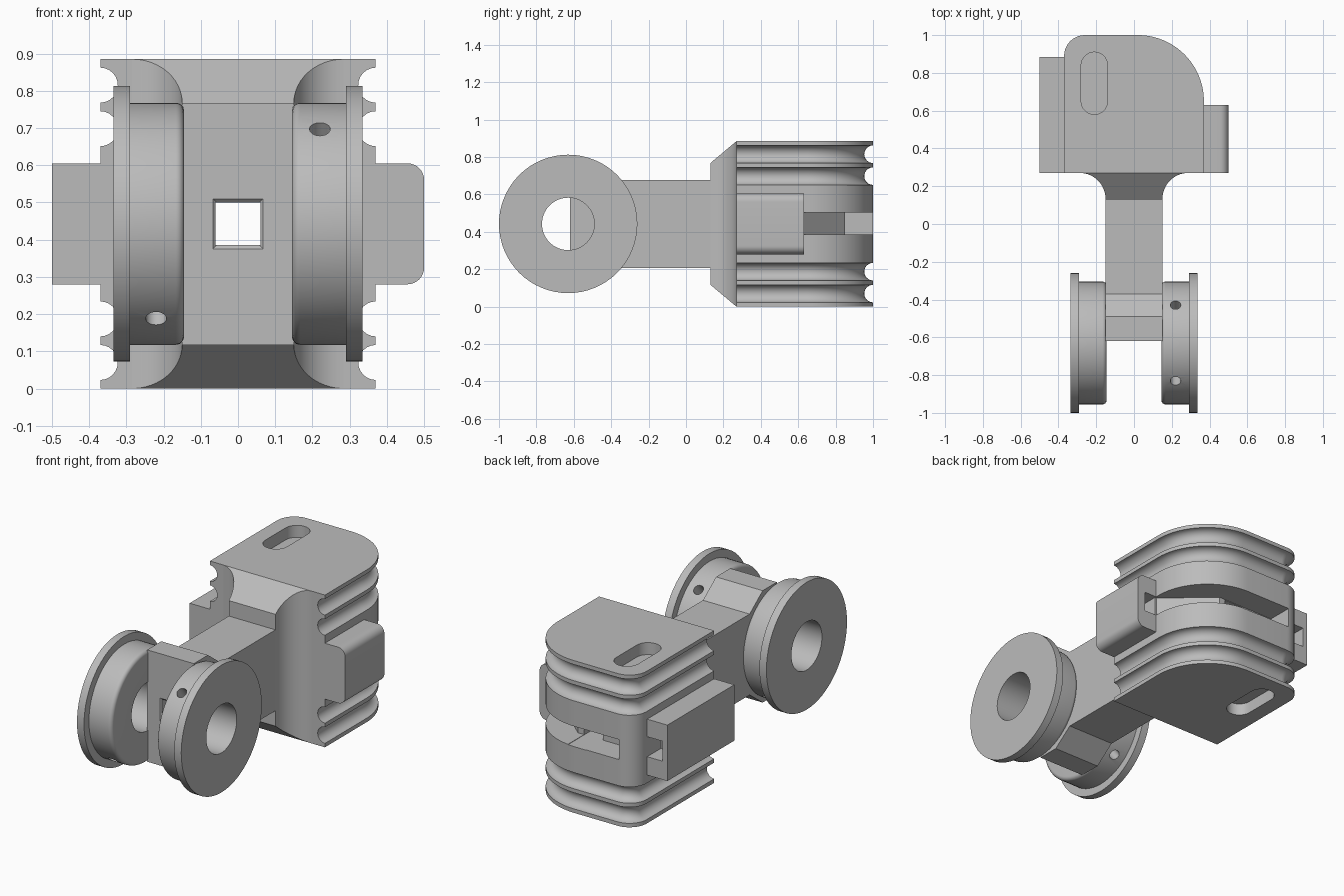
import bpy, bmesh, math
from math import sin, cos, pi, sqrt, radians
from mathutils import Vector

cube = bpy.data.objects.get("Cube")
if cube:
    bpy.data.objects.remove(cube)

grey = bpy.data.materials.new("plain grey")
grey.use_nodes = True
grey.diffuse_color = (0.5, 0.5, 0.5, 1)
grey.node_tree.nodes["Principled BSDF"].inputs["Base Color"].default_value = (0.5, 0.5, 0.5, 1)

HEIGHT, MID = 0.885, 0.4425   # overall height and middle plane
AXLE = -0.63                  # y of the wheel axle
FRONT = 0.27                  # y of the head's front face


def loft(name, rings, ring_loop=False):
    """Skin equal-length rings; cap the ends, or join last to first."""
    bm = bmesh.new()
    rows = [[bm.verts.new(p) for p in ring] for ring in rings]
    n = len(rows[0])
    pairs = list(zip(rows, rows[1:]))
    if ring_loop:
        pairs.append((rows[-1], rows[0]))
    else:
        bm.faces.new(rows[0])
        bm.faces.new(rows[-1])
    for a, b in pairs:
        for i in range(n):
            j = (i + 1) % n
            bm.faces.new((a[i], a[j], b[j], b[i]))
    bmesh.ops.recalc_face_normals(bm, faces=bm.faces[:])
    mesh = bpy.data.meshes.new(name)
    bm.to_mesh(mesh)
    bm.free()
    mesh.materials.append(grey)
    obj = bpy.data.objects.new(name, mesh)
    bpy.context.collection.objects.link(obj)
    return obj


def prism(name, outline, axis, lo, hi):
    """Extrude a 2D outline along axis 0, 1 or 2."""
    def place(p, t):
        q = list(p)
        q.insert(axis, t)
        return q
    return loft(name, [[place(p, t) for p in outline] for t in (lo, hi)])


def box(name, x0, x1, y0, y1, z0, z1):
    return prism(name, [(x0, y0), (x1, y0), (x1, y1), (x0, y1)], 2, z0, z1)


def arc(cx, cy, r, a0, a1, steps):
    angles = [radians(a0 + (a1 - a0) * i / steps) for i in range(steps + 1)]
    return [(cx + r * cos(a), cy + r * sin(a)) for a in angles]


def select(obj):
    bpy.ops.object.select_all(action='DESELECT')
    obj.select_set(True)
    bpy.context.view_layer.objects.active = obj


def cut(obj, *cutters):
    for c in cutters:
        c.hide_render = True
        mod = obj.modifiers.new("cut", 'BOOLEAN')
        mod.operation, mod.solver, mod.object = 'DIFFERENCE', 'EXACT', c
        select(obj)
        bpy.ops.object.modifier_apply(modifier=mod.name)
        bpy.data.objects.remove(c)


def channel():
    return box("channel_cutter", -0.06, 0.06, -0.9, 1.2, 0.385, 0.5)


# Head: plan outline, pulled in by d on every side but the front
def plan(d):
    return ([(-0.37 + d, FRONT)] + arc(-0.26, 0.89, 0.11 - d, 180, 90, 10)
            + arc(0.02, 0.65, 0.35 - d, 90, 0, 24) + [(0.37 - d, FRONT)])


levels = [(0, 0)]
for zc in (0.07, 0.187, HEIGHT - 0.187, HEIGHT - 0.07):
    levels += [(zc - 0.047 * cos(a), 0.047 * sin(a)) for a in [pi * i / 12 for i in range(13)]]
levels.append((HEIGHT, 0))
head = loft("ribbed_head", [[(x, y, z) for x, y in plan(d)] for z, d in levels])

# Blind slots above and below, and the strap recess around the back
slot = arc(-0.21, 0.84, 0.07, 0, 180, 14) + arc(-0.21, 0.65, 0.07, 180, 360, 14)
recess = [(-0.27, 1.1), (-0.27, 0.85), (0.1, 0.85), (0.36, 0.62), (0.5, 0.62), (0.5, 1.1)]
cut(head, channel(),
    prism("top_slot_cutter", slot, 2, HEIGHT - 0.07, 1),
    prism("bottom_slot_cutter", slot, 2, -0.1, 0.07),
    prism("recess_cutter", recess, 2, 0.387, 0.503))

# Side lugs with a notch in the back face
left_lug = prism("rounded_lug", [(0.36, 0.28)] + arc(0.455, 0.325, 0.045, -90, 0, 8)
                 + arc(0.455, 0.56, 0.045, 0, 90, 8) + [(0.36, 0.605)], 1, FRONT, 0.63)
cut(left_lug, box("notch_cutter", 0.3, 0.45, 0.5, 0.7, 0.387, 0.503))
right_lug = box("square_lug", -0.5, -0.36, FRONT, 0.885, 0.28, 0.605)
cut(right_lug, box("notch_cutter", -0.47, -0.3, 0.76, 0.95, 0.387, 0.503))

# Neck flare: side fillets and sloped top and bottom
rings = []
for i in range(13):
    t = sin(pi / 2 * i / 12)
    y = 0.13 + 0.14 * t
    w = 0.285 - 0.135 * sqrt(max(0, 1 - t * t))
    h = 0.325 + (MID - 0.325) * t
    rings.append([(-w, y, MID - h), (w, y, MID - h), (w, y, MID + h), (-w, y, MID + h)])
neck = loft("neck_flare", rings)
cut(neck, channel())

# Arm, thickened between the wheels
side = [(-0.62, 0.325), (-0.49, 0.325), (-0.37, 0.235), (0.13, 0.235)]
outline = [(y, MID + h) for y, h in side] + [(y, MID - h) for y, h in reversed(side)]
arm = prism("arm", outline, 0, -0.15, 0.15)
funnel = loft("funnel_cutter", [[(sx * s, y, MID + sz * s) for sx, sz in
                                ((-1, -1), (1, -1), (1, 1), (-1, 1))]
                               for y, s in ((-0.63, 0.077), (-0.6, 0.047))])
cut(arm, channel(), funnel)

# Flanged wheels with an axle bore and two radial holes each
profile = ([(0.335, 0.14), (0.335, 0.37), (0.29, 0.37), (0.29, 0.325)]
           + arc(0.167, 0.303, 0.022, 90, 180, 6) + [(0.145, 0.14)])
for name, s in (("left_wheel", 1), ("right_wheel", -1)):
    wheel = loft(name, [[(s * x, AXLE + r * cos(a), MID + r * sin(a))
                         for a in [2 * pi * k / 64 for k in range(64)]]
                        for x, r in profile], ring_loop=True)
    for dy in (-1, 1):
        out = Vector((0, 0.62 * dy, 0.785 * s)).normalized()
        across = out.cross(Vector((1, 0, 0)))
        centre = Vector((s * 0.22, AXLE, MID))
        circle = arc(0, 0, 0.028, 0, 345, 23)
        cut(wheel, loft("hole_cutter", [[centre + out * d + across * v + Vector((u, 0, 0))
                                         for u, v in circle] for d in (0.2, 0.4)]))

for obj in list(bpy.context.collection.objects):
    if obj.type == 'MESH' and obj.data.materials and obj.data.materials[0] == grey:
        select(obj)
        bpy.ops.object.shade_smooth_by_angle(angle=radians(30))
